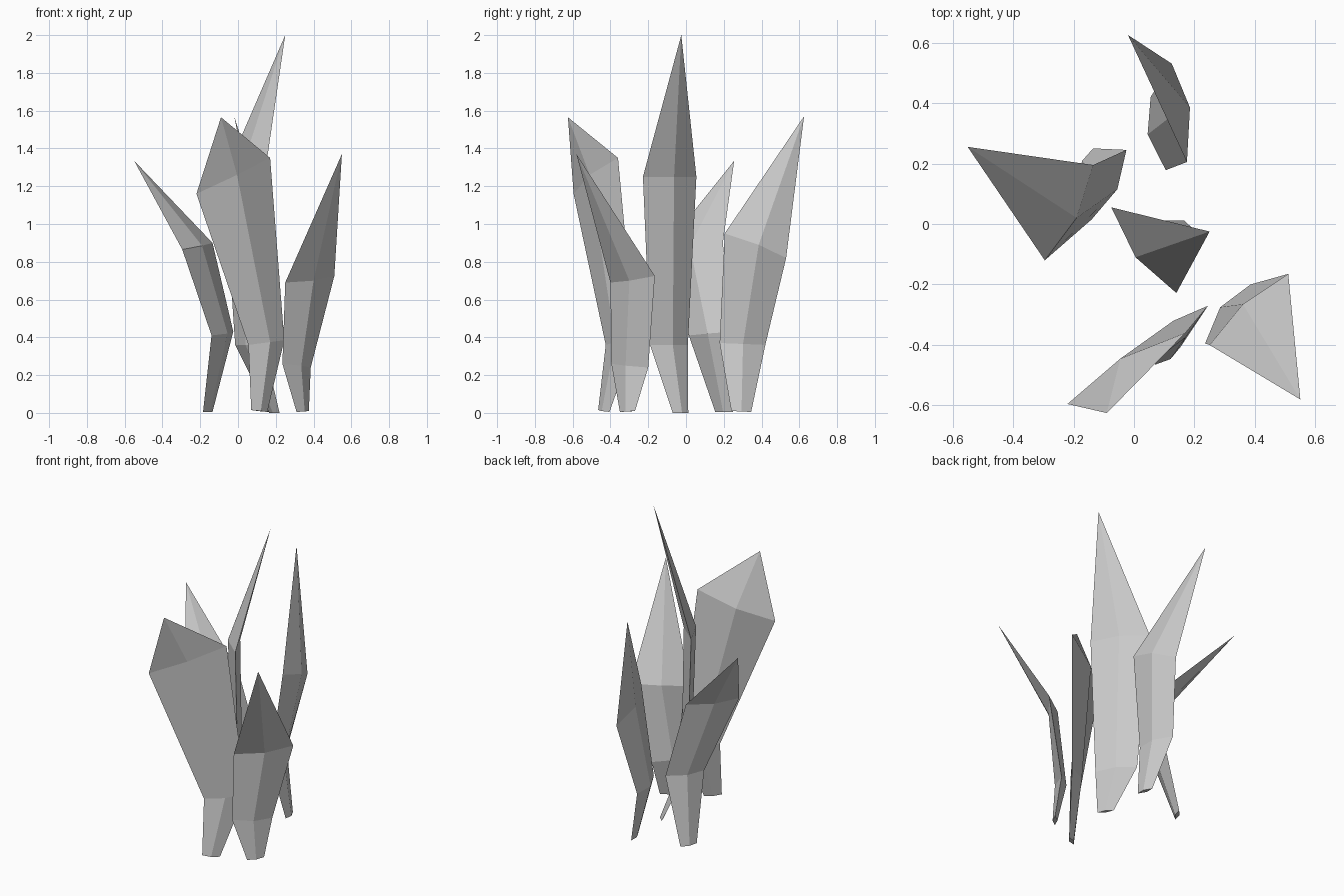
import bpy, bmesh
from mathutils import Vector

if "Cube" in bpy.data.objects:
    bpy.data.objects.remove(bpy.data.objects["Cube"])


def ring(a, ridge, b):
    """Diamond section: two edges, a ridge, and the ridge mirrored."""
    a, ridge, b = Vector(a), Vector(ridge), Vector(b)
    return [a, ridge, b, a + b - ridge]


def blade(name, base, lower, shoulder, tip):
    """Solid crystal-like leaf: small foot, two diamond rings, pointed tip."""
    bm = bmesh.new()
    a, b = Vector(base[0]), Vector(base[1])
    # the foot's ridge is a smaller copy of the one above
    fold = Vector(lower[1]) - (Vector(lower[0]) + Vector(lower[2])) / 2
    fold.z = 0
    rows = [ring(a, (a + b) / 2 + fold * 0.42, b), ring(*lower), ring(*shoulder)]
    rows = [[bm.verts.new(p) for p in row] for row in rows]
    end = bm.verts.new(tip)
    bm.faces.new(rows[0])
    for i in range(4):
        j = (i + 1) % 4
        for r0, r1 in zip(rows, rows[1:]):
            bm.faces.new((r0[i], r0[j], r1[j], r1[i]))
        bm.faces.new((rows[-1][i], rows[-1][j], end))
    bmesh.ops.recalc_face_normals(bm, faces=bm.faces)
    mesh = bpy.data.meshes.new(name)
    bm.to_mesh(mesh)
    bm.free()
    ob = bpy.data.objects.new(name, mesh)
    bpy.context.collection.objects.link(ob)


# tall centre blade
blade("centre_blade",
      [(.165, .012, 0), (.22, -.07, 0)],
      [(-.015, .01, .36), (.04, -.11, .36), (.135, -.19, .36)],
      [(-.075, .055, 1.25), (.005, -.11, 1.25), (.14, -.228, 1.25)],
      (.25, -.025, 2))

# wide front blade
blade("front_blade",
      [(.07, -.465, .015), (.155, -.405, .005)],
      [(.055, -.425, .36), (.13, -.32, .37), (.245, -.27, .385)],
      [(-.22, -.595, 1.16), (-.045, -.445, 1.25), (.17, -.36, 1.35)],
      (-.09, -.625, 1.565))

# right blade
blade("right_blade",
      [(.31, -.35, .005), (.375, -.27, .01)],
      [(.235, -.395, .26), (.285, -.275, .25), (.385, -.2, .24)],
      [(.25, -.4, .69), (.36, -.265, .715), (.51, -.165, .725)],
      (.55, -.58, 1.37))

# left blade
blade("left_blade",
      [(-.135, .25, .005), (-.185, .155, .005)],
      [(-.025, .245, .43), (-.055, .115, .42), (-.14, .015, .41)],
      [(-.135, .195, .9), (-.19, .02, .885), (-.295, -.12, .865)],
      (-.55, .255, 1.335))

# back blade
blade("back_blade",
      [(.172, .24, .01), (.15, .345, .005)],
      [(.105, .178, .37), (.115, .302, .365), (.055, .42, .36)],
      [(.175, .205, .95), (.185, .385, .89), (.125, .53, .82)],
      (-.02, .625, 1.57))
